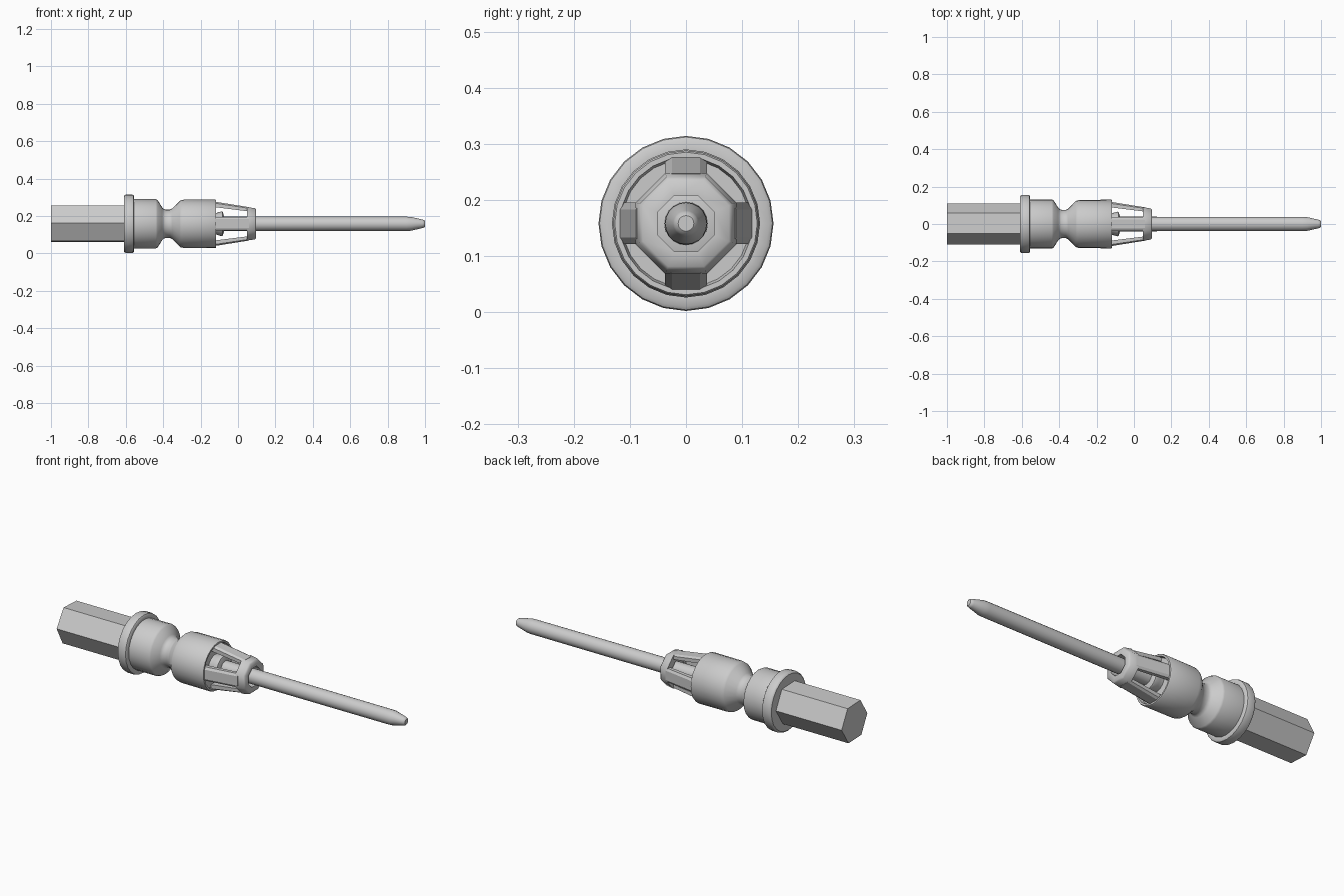
import bpy, bmesh
from math import sin, cos, pi, radians

if "Cube" in bpy.data.objects:
    bpy.data.objects.remove(bpy.data.objects["Cube"])

Z = 0.158  # height of the long axis


def finish(bm, name, angle=None):
    bmesh.ops.recalc_face_normals(bm, faces=bm.faces)
    me = bpy.data.meshes.new(name)
    bm.to_mesh(me)
    bm.free()
    ob = bpy.data.objects.new(name, me)
    ob.location.z = Z
    bpy.context.collection.objects.link(ob)
    if angle:
        bpy.ops.object.select_all(action='DESELECT')
        ob.select_set(True)
        bpy.context.view_layer.objects.active = ob
        bpy.ops.object.shade_smooth_by_angle(angle=radians(angle))
    return ob


def lathe(name, profile, n, turn=0.0, angle=35, closed=False):
    """Revolve (x, radius) points about the x axis."""
    bm = bmesh.new()
    rings = [[bm.verts.new((x, r * cos(turn + 2 * pi * i / n), r * sin(turn + 2 * pi * i / n)))
              for i in range(n)] for x, r in profile]
    pairs = list(zip(rings, rings[1:]))
    if closed:
        pairs.append((rings[-1], rings[0]))
    else:
        bm.faces.new(rings[0])
        bm.faces.new(rings[-1])
    for a, b in pairs:
        for i in range(n):
            j = (i + 1) % n
            bm.faces.new((a[i], a[j], b[j], b[i]))
    return finish(bm, name, angle)


# Hexagonal shank
lathe("hex_shank", [(-1, 0.109), (-0.6, 0.109)], 6, turn=radians(-2.5), angle=None)

# Flange, body, waist and barrel, with a shallow recess at the barrel end
lathe("body", [
    (-0.61, 0.148), (-0.605, 0.154), (-0.598, 0.156), (-0.567, 0.156),
    (-0.56, 0.154), (-0.556, 0.148), (-0.556, 0.132), (-0.44, 0.132),
    (-0.43, 0.127), (-0.405, 0.087), (-0.398, 0.080), (-0.388, 0.076),
    (-0.363, 0.076), (-0.352, 0.082), (-0.312, 0.122), (-0.305, 0.126),
    (-0.29, 0.129), (-0.122, 0.130), (-0.117, 0.127), (-0.117, 0.118),
    (-0.135, 0.114)], 24)

# Collar around the pin root, inside the cage
lathe("inner_collar", [(-0.15, 0.058), (-0.115, 0.058), (-0.09, 0.066),
                       (-0.082, 0.064), (-0.075, 0.042)], 24)

# Four tapering cage fingers
SECTION = [(-0.037, 0), (0.037, 0), (0.037, 0.72), (0.025, 1), (-0.025, 1), (-0.037, 0.72)]
bm = bmesh.new()
for k in range(4):
    c, s = cos(k * pi / 2), sin(k * pi / 2)
    ends = []
    for x, inner, outer in ((-0.14, 0.091, 0.121), (0.06, 0.066, 0.089)):
        ring = []
        for w, t in SECTION:
            r = inner + t * (outer - inner)
            ring.append(bm.verts.new((x, w * c - r * s, w * s + r * c)))
        ends.append(ring)
    a, b = ends
    bm.faces.new(a)
    bm.faces.new(b)
    for i in range(6):
        j = (i + 1) % 6
        bm.faces.new((a[i], a[j], b[j], b[i]))
finish(bm, "cage_fingers", 30)

# Octagonal nose ring joining the fingers
ring = lathe("nose_ring", [(0.048, 0.054), (0.048, 0.097), (0.09, 0.090),
                           (0.097, 0.083), (0.097, 0.054)], 8,
             turn=pi / 8, angle=50, closed=True)

# Long contact pin with a rounded tip
lathe("contact_pin", [(-0.12, 0.039), (0.9, 0.038), (0.925, 0.037), (0.985, 0.023),
                      (0.995, 0.020), (1.0, 0.014)], 20)
